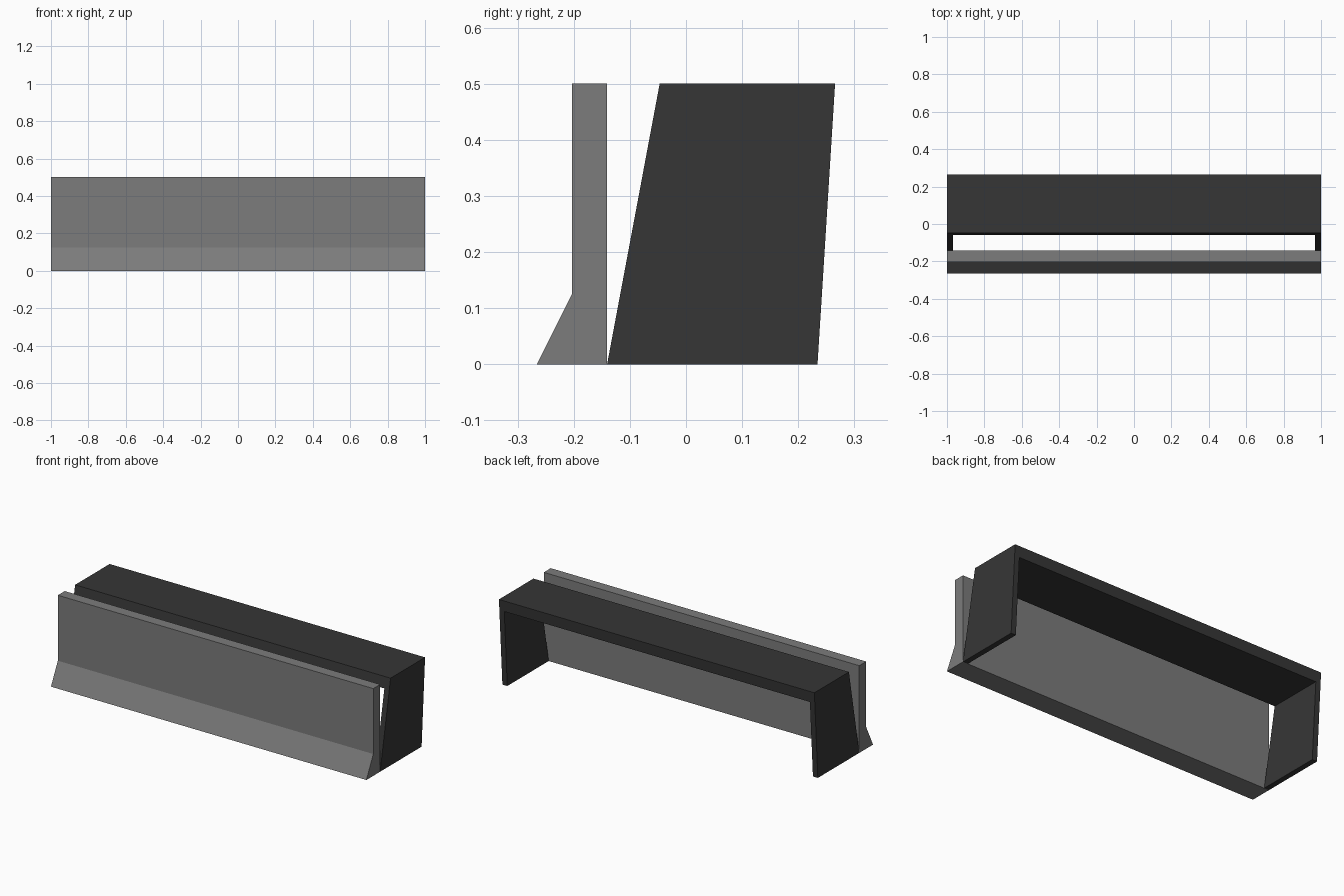
import bpy, bmesh

if "Cube" in bpy.data.objects:
    bpy.data.objects.remove(bpy.data.objects["Cube"])


def material(name, value):
    m = bpy.data.materials.new(name)
    m.diffuse_color = (value, value, value, 1)
    m.use_nodes = True
    m.node_tree.nodes["Principled BSDF"].inputs["Base Color"].default_value = m.diffuse_color
    return m


def extrude_profile(name, profile, x0, x1, mat):
    """Extrude a closed (y, z) profile along x."""
    bm = bmesh.new()
    face = bm.faces.new([bm.verts.new((x0, y, z)) for y, z in profile])
    out = bmesh.ops.extrude_face_region(bm, geom=[face])
    verts = [g for g in out["geom"] if isinstance(g, bmesh.types.BMVert)]
    bmesh.ops.translate(bm, verts=verts, vec=(x1 - x0, 0, 0))
    bmesh.ops.recalc_face_normals(bm, faces=bm.faces)
    mesh = bpy.data.meshes.new(name)
    bm.to_mesh(mesh)
    bm.free()
    mesh.materials.append(mat)
    ob = bpy.data.objects.new(name, mesh)
    bpy.context.collection.objects.link(ob)
    return ob


grey = material("mid grey", 0.20)
dark = material("dark grey", 0.037)

H, SLAB, LEG = 0.5, 0.0625, 0.031


# Sloping front and back edges of the bench side
def front_y(z):
    return -0.1406 + 0.0937 * z / H


def back_y(z):
    return 0.2344 + 0.0313 * z / H


def side_profile(z0, z1):
    return [(front_y(z0), z0), (back_y(z0), z0), (back_y(z1), z1), (front_y(z1), z1)]


# Front panel with flared foot
extrude_profile("front_panel", [(-0.2656, 0), (-0.1406, 0), (-0.1406, H),
                                (-0.2031, H), (-0.2031, 0.125)], -1, 1, grey)

# Top slab
extrude_profile("top_slab", side_profile(H - SLAB, H), -1, 1, dark)

# End legs
for label, x0 in (("left_leg", -1), ("right_leg", 1 - LEG)):
    extrude_profile(label, side_profile(0, H - SLAB), x0, x0 + LEG, dark)
